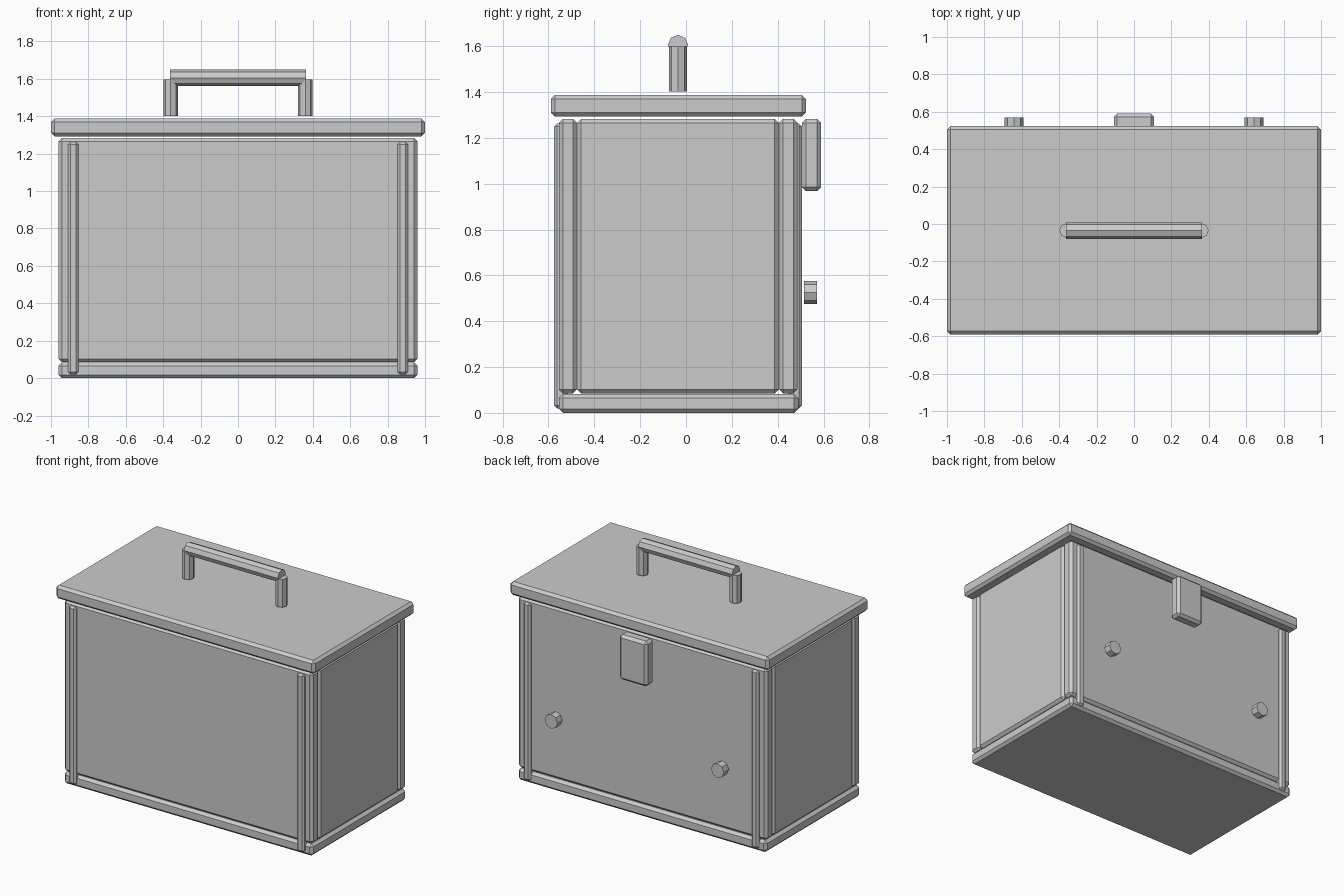
import bpy, bmesh
from math import pi
from mathutils import Matrix, Vector

if "Cube" in bpy.data.objects:
    bpy.data.objects.remove(bpy.data.objects["Cube"])


def finish(name, bm):
    mesh = bpy.data.meshes.new(name)
    bm.to_mesh(mesh)
    bm.free()
    ob = bpy.data.objects.new(name, mesh)
    bpy.context.collection.objects.link(ob)
    return ob


def box(name, x, y, z, bevel=0.018):
    """Chamfered box given (min, max) on each axis."""
    lo, hi = (Vector(v) for v in zip(x, y, z))
    bm = bmesh.new()
    bmesh.ops.create_cube(bm, size=1)
    bmesh.ops.scale(bm, vec=hi - lo, verts=bm.verts)
    bmesh.ops.translate(bm, vec=(lo + hi) / 2, verts=bm.verts)
    ob = finish(name, bm)
    mod = ob.modifiers.new("chamfer", 'BEVEL')
    mod.width = bevel
    mod.segments = 1
    return ob


def rod(name, centre, radius, length, axis='Z'):
    """Eight-sided cylinder along an axis."""
    rot = {'X': Matrix.Rotation(pi / 2, 4, 'Y'),
           'Y': Matrix.Rotation(pi / 2, 4, 'X'),
           'Z': Matrix.Identity(4)}[axis]
    bm = bmesh.new()
    bmesh.ops.create_cone(bm, cap_ends=True, segments=8, radius1=radius,
                          radius2=radius, depth=length,
                          matrix=Matrix.Translation(centre) @ rot)
    return finish(name, bm)


# Base and lid
box("base", (-0.96, 0.96), (-0.555, 0.49), (0, 0.083))
box("lid", (-1, 1), (-0.59, 0.523), (1.293, 1.387))

# Wall panels
wall_z = (0.085, 1.283)
box("front_panel", (-0.96, 0.96), (-0.555, -0.475), wall_z)
box("back_panel", (-0.96, 0.96), (0.405, 0.487), wall_z)
for side, s in (("left", -1), ("right", 1)):
    box(f"{side}_panel", sorted((s * 0.88, s * 0.96)), (-0.475, 0.405), wall_z)
    # Upright battens near the corners
    bx = sorted((s * 0.853, s * 0.908))
    box(f"front_{side}_batten", bx, (-0.575, -0.515), (0.02, 1.263), 0.013)
    box(f"back_{side}_batten", bx, (0.445, 0.505), (0.02, 1.263), 0.013)
    # Handle posts and back studs
    rod(f"{side}_handle_post", (s * 0.36, -0.035, 1.5), 0.039, 0.195)
    rod(f"{side}_stud", (s * 0.642, 0.543, 0.525), 0.05, 0.055, 'Y')

# Handle grip and latch
rod("handle_grip", (0, -0.035, 1.605), 0.044, 0.725, 'X')
box("latch", (-0.108, 0.108), (0.505, 0.59), (0.967, 1.282))
